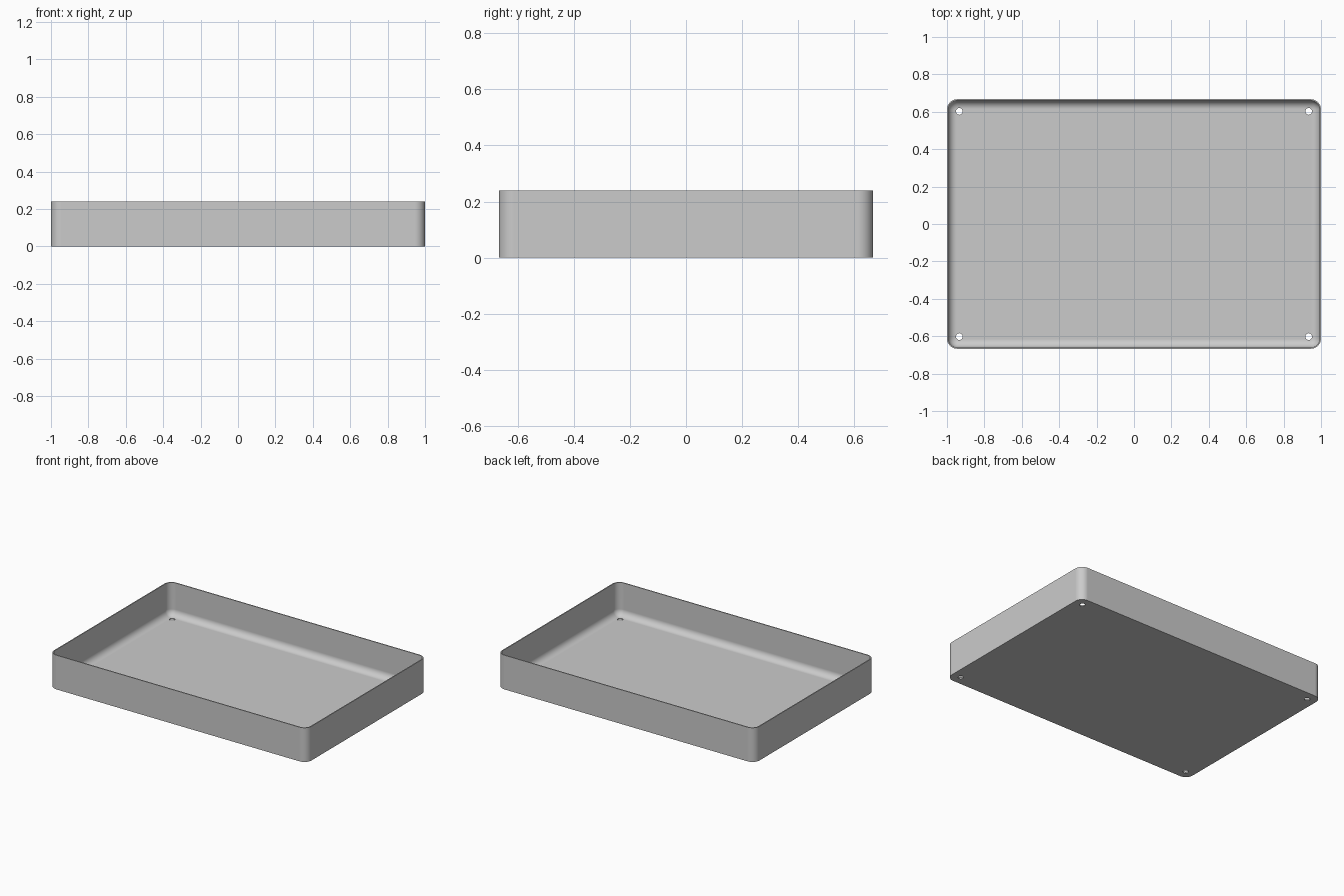
import bpy
import bmesh
from math import sin, cos, pi

if "Cube" in bpy.data.objects:
    bpy.data.objects.remove(bpy.data.objects["Cube"])

HALF_X, HALF_Y, HEIGHT = 1.0, 0.667, 0.24
CORNER, WALL, FLOOR, FILLET = 0.055, 0.007, 0.009, 0.045
STEPS = 10

grey = bpy.data.materials.new("light grey")
grey.use_nodes = True
grey.diffuse_color = (0.6, 0.6, 0.6, 1)
grey.node_tree.nodes["Principled BSDF"].inputs["Base Color"].default_value = (0.6, 0.6, 0.6, 1)


def rounded_ring(bm, inset, z):
    """Rounded rectangle of vertices, moved in from the outer wall."""
    radius = CORNER - inset
    ring = []
    for quarter, (sx, sy) in enumerate([(1, 1), (-1, 1), (-1, -1), (1, -1)]):
        for i in range(STEPS + 1):
            a = (quarter + i / STEPS) * pi / 2
            ring.append(bm.verts.new((sx * (HALF_X - CORNER) + radius * cos(a),
                                      sy * (HALF_Y - CORNER) + radius * sin(a), z)))
    return ring


def finish(bm, name):
    bmesh.ops.recalc_face_normals(bm, faces=bm.faces)
    mesh = bpy.data.meshes.new(name)
    bm.to_mesh(mesh)
    bm.free()
    obj = bpy.data.objects.new(name, mesh)
    bpy.context.collection.objects.link(obj)
    return obj


# Tray: outer wall, rim, inner wall, then the fillet down to the floor
profile = [(0, 0), (0, HEIGHT), (WALL, HEIGHT)]
for i in range(STEPS + 1):
    t = i / STEPS * pi / 2
    profile.append((WALL + FILLET * (1 - cos(t)), FLOOR + FILLET * (1 - sin(t))))

bm = bmesh.new()
rings = [rounded_ring(bm, inset, z) for inset, z in profile]
for low, high in zip(rings, rings[1:]):
    for i in range(len(low)):
        j = (i + 1) % len(low)
        bm.faces.new((low[i], low[j], high[j], high[i]))
bm.faces.new(rings[0])
bm.faces.new(rings[-1])
tray = finish(bm, "tray")
tray.data.materials.append(grey)

# Drain holes through the four floor corners
bm = bmesh.new()
for sx in (-1, 1):
    for sy in (-1, 1):
        hole = bmesh.ops.create_cone(bm, cap_ends=True, segments=24,
                                     radius1=0.018, radius2=0.018, depth=0.1)
        bmesh.ops.translate(bm, verts=hole["verts"], vec=(sx * 0.934, sy * 0.602, 0))
cutter = finish(bm, "hole_cutter")
cutter.hide_render = True

bpy.ops.object.select_all(action="DESELECT")
bpy.context.view_layer.objects.active = tray
tray.select_set(True)
cut = tray.modifiers.new("drain holes", "BOOLEAN")
cut.operation = "DIFFERENCE"
cut.solver = "EXACT"
cut.object = cutter
bpy.ops.object.modifier_apply(modifier=cut.name)
bpy.data.objects.remove(cutter)

# Smooth corners with flat walls and floor
bpy.ops.object.shade_smooth_by_angle(angle=pi / 6)
weighted = tray.modifiers.new("flat panels", "WEIGHTED_NORMAL")
weighted.keep_sharp = True
